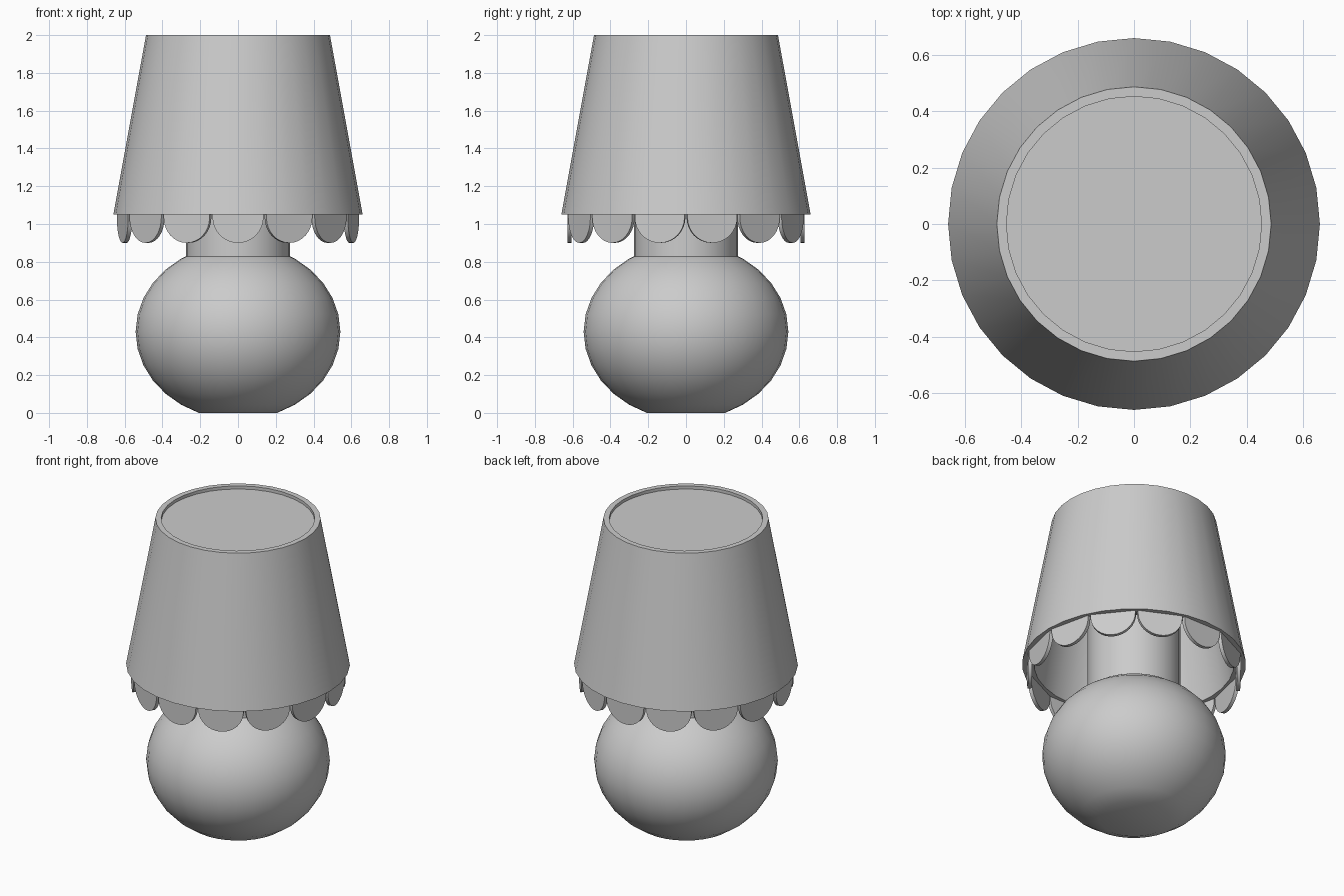
import bpy, bmesh, math

if "Cube" in bpy.data.objects:
    bpy.data.objects.remove(bpy.data.objects["Cube"])

SIDES = 32


def finish(bm, name, angle=40):
    bmesh.ops.recalc_face_normals(bm, faces=bm.faces[:])
    me = bpy.data.meshes.new(name)
    bm.to_mesh(me)
    bm.free()
    ob = bpy.data.objects.new(name, me)
    bpy.context.collection.objects.link(ob)
    bpy.ops.object.select_all(action='DESELECT')
    bpy.context.view_layer.objects.active = ob
    ob.select_set(True)
    bpy.ops.object.shade_smooth_by_angle(angle=math.radians(angle))
    return ob


def lathe(name, profile, cap=True):
    """Turn (radius, z) points around z; cap the ends or join them in a loop."""
    bm = bmesh.new()
    rings = []
    for r, z in profile:
        rings.append([bm.verts.new((r * math.cos(math.tau * i / SIDES),
                                    r * math.sin(math.tau * i / SIDES), z))
                      for i in range(SIDES)])
    pairs = list(zip(rings, rings[1:]))
    if cap:
        bm.faces.new(rings[0])
        bm.faces.new(rings[-1])
    else:
        pairs.append((rings[-1], rings[0]))
    for a, b in pairs:
        for i in range(SIDES):
            j = (i + 1) % SIDES
            bm.faces.new((a[i], a[j], b[j], b[i]))
    return finish(bm, name)


# Squashed ball base with a flat foot, ending inside the neck
ball = []
for k in range(-6, 7):
    a = math.radians(11.25 * k)
    ball.append((0.542 * math.cos(a), 0.43 + 0.465 * math.sin(a)))
ball[0] = (ball[0][0], 0.0)
lathe("ball_base", ball)

# Neck rising through the shade
lathe("neck", [(0.275, 0.80), (0.275, 1.97)])

# Hollow tapered shade and its recessed top panel
lathe("shade", [(0.66, 1.05), (0.487, 2.0), (0.453, 2.0), (0.453, 1.95), (0.59, 1.05)],
      cap=False)
lathe("top_panel", [(0.455, 1.96), (0.455, 1.98)])

# Ring of flat rounded scallops under the shade
COUNT, HALF, MID = 14, 0.135, 1.035
outline = [(HALF, 1.06)]
outline += [(HALF * math.cos(math.pi * k / 16), MID - HALF * math.sin(math.pi * k / 16))
            for k in range(17)]
outline += [(-HALF, 1.06)]
bm = bmesh.new()
for n in range(COUNT):
    a = -math.pi / 2 + math.tau * n / COUNT
    c, s = math.cos(a), math.sin(a)
    outer, inner = [[bm.verts.new((d * c - u * s, d * s + u * c, z)) for u, z in outline]
                    for d in (0.627, 0.605)]
    bm.faces.new(outer)
    bm.faces.new(inner)
    for i in range(len(outline)):
        j = (i + 1) % len(outline)
        bm.faces.new((outer[i], outer[j], inner[j], inner[i]))
finish(bm, "scallop_trim")
